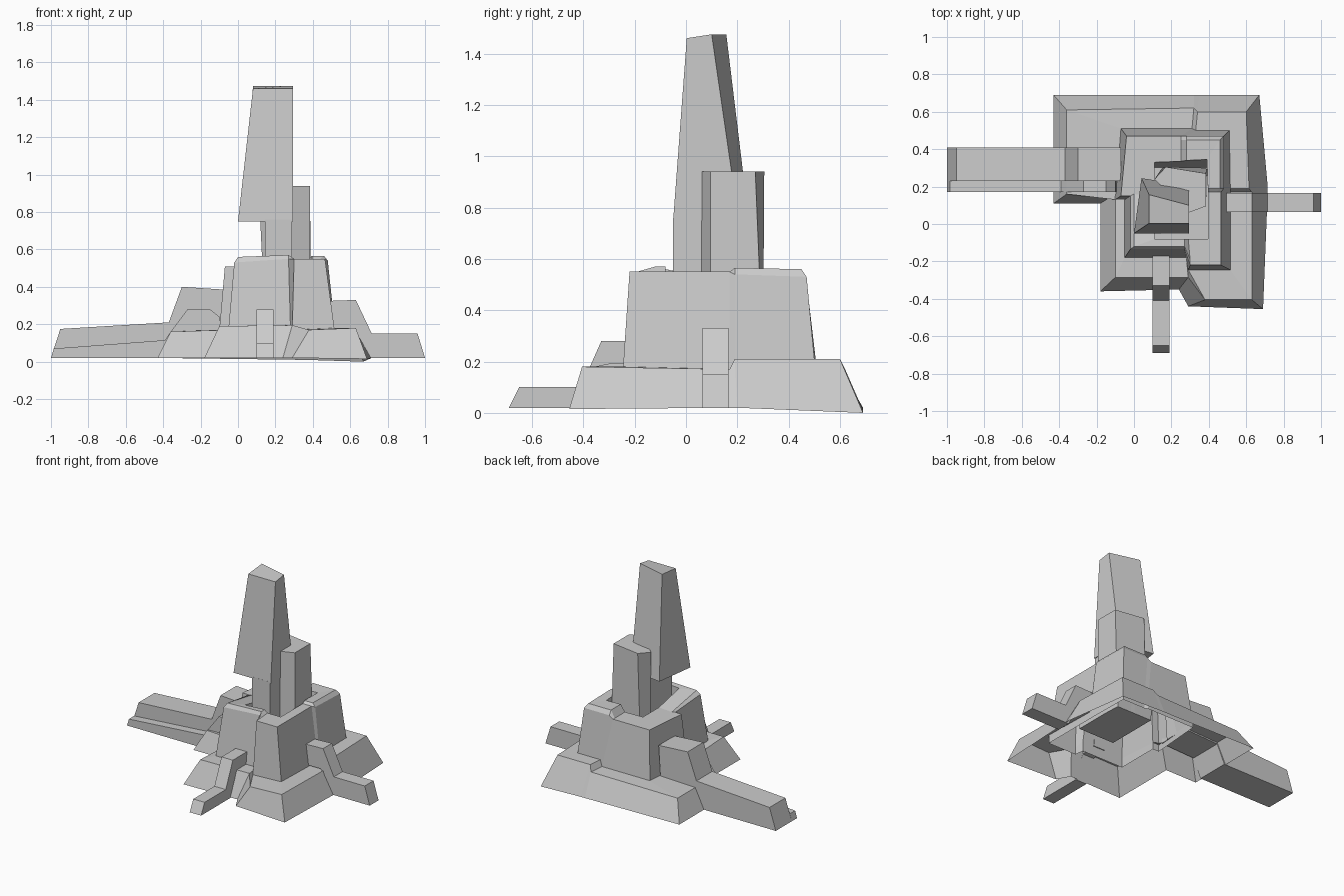
import bpy, bmesh


def loft(name, loops, cap_start=True, cap_end=True):
    """Bridge closed loops that share a point count."""
    bm = bmesh.new()
    rings = [[bm.verts.new(p) for p in loop] for loop in loops]
    n = len(rings[0])
    for a, b in zip(rings, rings[1:]):
        for i in range(n):
            j = (i + 1) % n
            bm.faces.new((a[i], a[j], b[j], b[i]))
    if cap_start:
        bm.faces.new(rings[0][::-1])
    if cap_end:
        bm.faces.new(rings[-1])
    bmesh.ops.recalc_face_normals(bm, faces=bm.faces[:])
    mesh = bpy.data.meshes.new(name)
    bm.to_mesh(mesh)
    bm.free()
    obj = bpy.data.objects.new(name, mesh)
    bpy.context.collection.objects.link(obj)
    return obj


def leg(name, profile, lo, hi, axis="x"):
    """Extrude a side profile (distance, z) across the leg's width."""
    def at(d, w, z):
        return (d, w, z) if axis == "x" else (w, d, z)
    return loft(name, [[at(d, w, z) for d, z in profile] for w in (lo, hi)])


def level(plan, z):
    return [(x, y, z) for x, y in plan]


# Stepped outlines, counter-clockwise from the front left corner
base_bottom = [(-.18, -.36, .02), (.24, -.35, .02), (.29, -.44, .02), (.69, -.455, .015),
               (.715, .17, .02), (.715, .20, .02), (.67, .69, 0), (.35, .69, .01),
               (.32, .69, .01), (-.43, .69, .02), (-.43, .11, .02), (-.18, .11, .02)]
base_top = [(-.10, -.285, .19), (.29, -.285, .195), (.38, -.405, .17), (.63, -.405, .18),
            (.63, .17, .17), (.615, .19, .21), (.60, .60, .21), (.34, .60, .21),
            (.32, .62, .17), (-.36, .61, .16), (-.36, .16, .16), (-.10, .16, .17)]
tower_bottom = [(-.05, -.18, .19), (.28, -.18, .195), (.29, -.245, .17), (.515, -.245, .18),
                (.515, .17, .17), (.515, .19, .21), (.51, .50, .21), (.33, .50, .21),
                (.31, .51, .17), (-.07, .51, .17), (-.10, .13, .17), (-.05, .13, .17)]
tower_top = [(-.02, -.135, .53), (.27, -.135, .55), (.30, -.22, .55), (.465, -.22, .55),
             (.465, .17, .55), (.48, .19, .54), (.48, .47, .53), (.28, .47, .53),
             (.25, .47, .51), (-.04, .47, .51), (-.07, .15, .51), (-.02, .15, .51)]
rim = [(0, -.12, .56), (.27, -.12, .57), (.30, -.19, .55), (.44, -.20, .55),
       (.44, .17, .55), (.46, .19, .565), (.46, .45, .56), (.28, .45, .56),
       (.25, .45, .51), (-.03, .46, .51), (-.05, .16, .51), (0, .16, .51)]
well_plan = [(.11, -.08), (.27, -.08), (.29, -.08), (.395, -.08), (.395, .17), (.395, .19),
             (.39, .345), (.28, .34), (.25, .335), (.11, .33), (.11, .16), (.11, .15)]
well = [(x, y, r[2]) for (x, y), r in zip(well_plan, rim)]
well_floor = [(x, min(y, .30 + i * .0002), .20) for i, (x, y) in enumerate(well_plan)]
tower_skirt = level([p[:2] for p in tower_bottom], .12)

# Open-bottomed sloping base
loft("stepped_base", [base_bottom, base_top, tower_bottom], False, False)

# Hollow tower with a bevelled rim and a deep well that holds the spires
loft("tower", [tower_skirt, tower_bottom, tower_top, rim, well, well_floor], False, True)

# Tall overhanging spire, its stem and the shorter spire behind
loft("tall_spire", [[(0, -.05, .75), (.295, -.05, .75), (.295, .205, .75), (.04, .245, .75)],
                    [(.08, .003, 1.46), (.295, .003, 1.46), (.295, .10, 1.475), (.08, .157, 1.475)]])
stem = [(.145, -.05), (.29, -.05), (.29, .20), (.145, .22)]
loft("spire_stem", [level(stem, .21), level(stem, .76)])
loft("short_spire", [level([(.29, .06), (.385, .095), (.39, .30), (.15, .299), (.145, .20)], .21),
                     level([(.29, .06), (.385, .095), (.385, .27), (.17, .305), (.11, .24)], .94)])

# Legs stepping down from the tower on three sides
leg("right_leg", [(.505, .18), (.61, .18), (.69, .02), (1, .02), (.96, .15), (.715, .15),
                  (.63, .33), (.49, .325)], .065, .165)
leg("front_leg", [(-.175, .19), (-.29, .18), (-.36, .02), (-.69, .02), (-.65, .10), (-.41, .10),
                  (-.33, .28), (-.17, .28)], .10, .19, "y")
leg("left_leg", [(-.085, .16), (-.36, .15), (-.42, .02), (-1, .02), (-.95, .175), (-.37, .21),
                 (-.30, .40), (-.07, .385)], .23, .41)
leg("left_leg_ledge", [(-.09, .16), (-.36, .15), (-.42, .02), (-1, .02), (-.985, .07), (-.39, .115),
                       (-.36, .16), (-.27, .28), (-.15, .28), (-.10, .24)], .17, .23)
